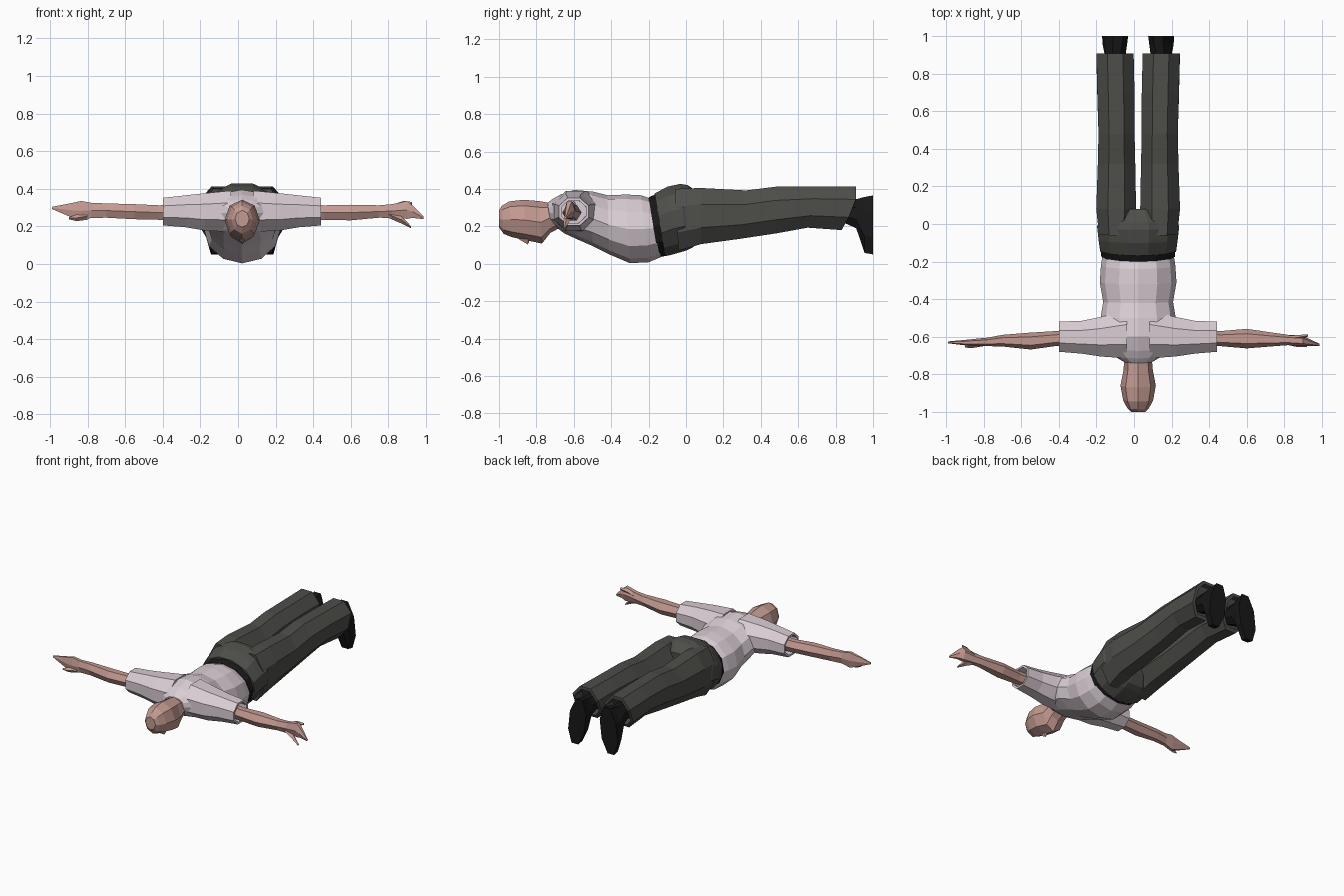
import bpy, bmesh, math
from mathutils import Vector

CX = 0.022  # body centre line


def material(name, rgb):
    m = bpy.data.materials.new(name)
    m.diffuse_color = (*rgb, 1)
    return m


SKIN = material("skin", (0.55, 0.325, 0.285))
SHIRT = material("pale_shirt", (0.70, 0.61, 0.66))
TROUSERS = material("dark_trousers", (0.075, 0.077, 0.068))
BLACK = material("black_leather", (0.009, 0.009, 0.009))


def loft(name, mat, sections, n=8, phase=0.0, recess=0.0):
    """Skin rings given as (centre, u, v); recess hollows out the last ring."""
    ang = [2 * math.pi * (i + phase) / n for i in range(n)]
    mc = max(abs(math.cos(a)) for a in ang)
    ms = max(abs(math.sin(a)) for a in ang)
    rings = [[c + u * (math.cos(a) / mc) + v * (math.sin(a) / ms) for a in ang]
             for c, u, v in sections]
    if recess:
        c, u, v = sections[-1]
        back = (sections[-2][0] - c).normalized() * recess
        inner = [c + (p - c) * 0.82 for p in rings[-1]]
        rings += [inner, [p + back for p in inner]]
    bm = bmesh.new()
    vr = [[bm.verts.new(p) for p in r] for r in rings]
    for a, b in zip(vr, vr[1:]):
        for i in range(n):
            j = (i + 1) % n
            bm.faces.new((a[i], a[j], b[j], b[i]))
    bm.faces.new(vr[0][::-1])
    bm.faces.new(vr[-1])
    bmesh.ops.recalc_face_normals(bm, faces=bm.faces)
    me = bpy.data.meshes.new(name)
    bm.to_mesh(me)
    bm.free()
    me.materials.append(mat)
    ob = bpy.data.objects.new(name, me)
    bpy.context.collection.objects.link(ob)
    return ob


def along_y(rows, side=1):
    """Rows: y_top, z_top, y_bottom, z_bottom, half_width, [x_top, x_bottom]."""
    out = []
    for yt, zt, yb, zb, hw, *dx in rows:
        xt, xb = dx if dx else (0, 0)
        t = Vector((CX + side * xt, yt, zt))
        b = Vector((CX + side * xb, yb, zb))
        out.append(((t + b) / 2, Vector((hw, 0, 0)), (t - b) / 2))
    return out


def along_x(rows):
    """Rows: x, y_min, y_max, z_min, z_max."""
    return [(Vector((x, (y0 + y1) / 2, (z0 + z1) / 2)),
             Vector((0, (y1 - y0) / 2, 0)), Vector((0, 0, (z1 - z0) / 2)))
            for x, y0, y1, z0, z1 in rows]


# Head and neck, face down
loft("head", SKIN, along_y([
    (-0.66, 0.34, -0.66, 0.20, 0.07),
    (-0.73, 0.325, -0.725, 0.165, 0.074),
    (-0.785, 0.335, -0.77, 0.108, 0.078),
    (-0.87, 0.342, -0.85, 0.125, 0.094),
    (-0.945, 0.333, -0.93, 0.142, 0.080),
    (-0.985, 0.31, -0.975, 0.16, 0.058),
    (-1.0, 0.285, -1.0, 0.195, 0.038)]))
loft("nose", SKIN, along_y([
    (-0.895, 0.18, -0.895, 0.132, 0.008),
    (-0.845, 0.18, -0.845, 0.103, 0.02),
    (-0.835, 0.18, -0.835, 0.13, 0.015)]), n=4)

# Shirt body
loft("shirt_body", SHIRT, along_y([
    (-0.18, 0.345, -0.135, 0.035, 0.188),
    (-0.24, 0.366, -0.20, 0.008, 0.198),
    (-0.32, 0.370, -0.30, 0.003, 0.204),
    (-0.42, 0.366, -0.41, 0.05, 0.186),
    (-0.50, 0.386, -0.50, 0.095, 0.20),
    (-0.60, 0.395, -0.58, 0.13, 0.20),
    (-0.675, 0.368, -0.65, 0.162, 0.18),
    (-0.715, 0.345, -0.70, 0.20, 0.12),
    (-0.74, 0.325, -0.725, 0.215, 0.078)]), n=12)

# Short open sleeves
for side, label in ((-1, "left"), (1, "right")):
    loft(f"{label}_sleeve", SHIRT, along_x([
        (CX + side * 0.06, -0.715, -0.46, 0.17, 0.39),
        (CX + side * 0.20, -0.705, -0.495, 0.178, 0.376),
        (CX + side * 0.30, -0.69, -0.515, 0.195, 0.365),
        (CX + side * 0.42, -0.68, -0.52, 0.205, 0.352)]),
        n=8, phase=0.5, recess=0.06)

# Bare arms with hands
loft("left_arm", SKIN, along_x([
    (-0.32, -0.645, -0.565, 0.235, 0.315),
    (-0.42, -0.65, -0.57, 0.235, 0.312),
    (-0.55, -0.668, -0.578, 0.238, 0.318),
    (-0.70, -0.652, -0.59, 0.246, 0.322),
    (-0.78, -0.65, -0.605, 0.245, 0.325),
    (-0.835, -0.65, -0.61, 0.23, 0.335),
    (-0.88, -0.648, -0.615, 0.245, 0.325),
    (-0.99, -0.635, -0.625, 0.292, 0.304)]), n=6)
loft("right_arm", SKIN, along_x([
    (0.36, -0.645, -0.565, 0.235, 0.315),
    (0.46, -0.65, -0.57, 0.235, 0.312),
    (0.60, -0.662, -0.558, 0.232, 0.315),
    (0.75, -0.65, -0.58, 0.246, 0.312),
    (0.82, -0.645, -0.59, 0.245, 0.318),
    (0.90, -0.65, -0.595, 0.24, 0.335),
    (0.93, -0.65, -0.61, 0.245, 0.31),
    (0.988, -0.65, -0.638, 0.238, 0.252)]), n=6)

# Thumbs and spread fingers
loft("left_thumb", SKIN, along_x([
    (-0.80, -0.65, -0.615, 0.235, 0.275),
    (-0.86, -0.66, -0.63, 0.228, 0.262),
    (-0.90, -0.658, -0.65, 0.238, 0.248)]), n=4)
loft("right_thumb", SKIN, along_x([
    (0.80, -0.64, -0.60, 0.245, 0.285),
    (0.87, -0.655, -0.62, 0.215, 0.255),
    (0.92, -0.655, -0.64, 0.19, 0.202)]), n=4)
loft("right_finger", SKIN, along_x([
    (0.82, -0.625, -0.595, 0.28, 0.315),
    (0.88, -0.615, -0.59, 0.30, 0.335),
    (0.925, -0.60, -0.588, 0.315, 0.33)]), n=4)

# Belt, slanted round the waist
loft("belt", BLACK, along_y([
    (-0.20, 0.354, -0.148, 0.034, 0.196),
    (-0.155, 0.376, -0.10, 0.044, 0.199)]), n=12)

# Trouser seat
loft("trouser_seat", TROUSERS, along_y([
    (-0.168, 0.375, -0.112, 0.040, 0.202),
    (-0.10, 0.412, -0.07, 0.05, 0.21),
    (-0.03, 0.427, 0.0, 0.07, 0.218),
    (0.01, 0.420, 0.04, 0.09, 0.20),
    (0.08, 0.37, 0.08, 0.16, 0.12)]), n=12, phase=0.5)

for side, label in ((-1, "left"), (1, "right")):
    # Trouser legs, cuff cut square at the back
    leg = loft(f"{label}_trouser_leg", TROUSERS, along_y([
        (-0.06, 0.40, -0.04, 0.07, 0.095, 0.115, 0.11),
        (0.08, 0.405, 0.08, 0.105, 0.106, 0.117, 0.117),
        (0.32, 0.392, 0.28, 0.132, 0.100, 0.115, 0.115),
        (0.48, 0.412, 0.48, 0.162, 0.096, 0.115, 0.115),
        (0.70, 0.412, 0.65, 0.193, 0.099, 0.118, 0.118),
        (0.96, 0.412, 0.832, 0.18, 0.099, 0.123, 0.123)], side),
        n=8, phase=0.5, recess=0.08)
    for v in leg.data.vertices:
        v.co.y = min(v.co.y, 0.908)
    # Shoes with toes down and turned out slightly
    loft(f"{label}_shoe", BLACK, along_y([
        (0.82, 0.345, 0.82, 0.23, 0.045, 0.115, 0.12),
        (0.91, 0.345, 0.91, 0.19, 0.054, 0.115, 0.13),
        (0.955, 0.357, 0.955, 0.058, 0.059, 0.11, 0.138),
        (1.0, 0.365, 1.0, 0.05, 0.062, 0.105, 0.14)], side),
        n=8, phase=0.5)
